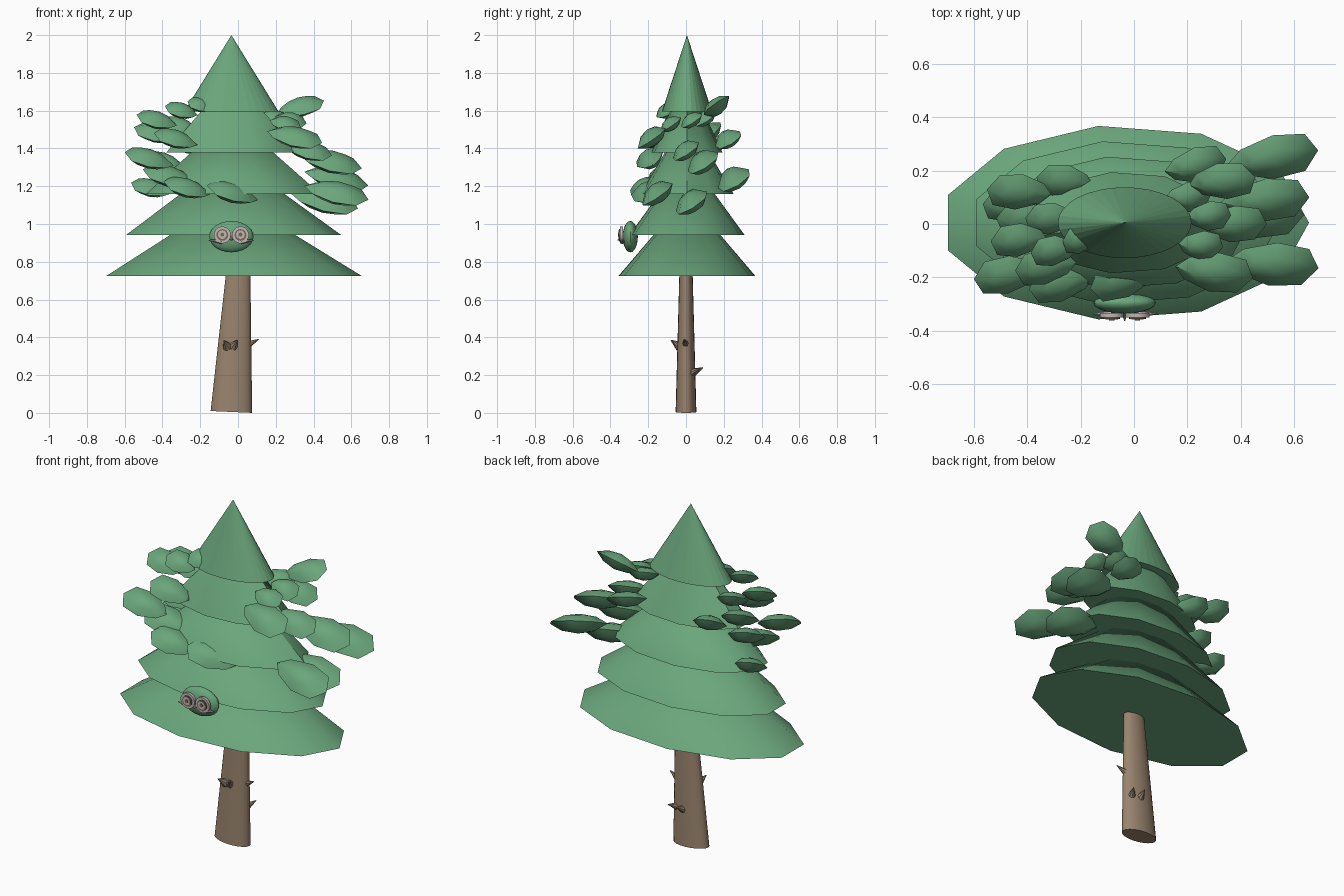
import bpy, bmesh, math
from mathutils import Matrix, Vector, Euler

if "Cube" in bpy.data.objects:
    bpy.data.objects.remove(bpy.data.objects["Cube"])


def material(name, rgb):
    m = bpy.data.materials.new(name)
    m.diffuse_color = (*rgb, 1)
    m.use_nodes = True
    m.node_tree.nodes["Principled BSDF"].inputs["Base Color"].default_value = m.diffuse_color
    return m


GREEN = material("leaf green", (0.145, 0.38, 0.20))
BARK = material("bark brown", (0.32, 0.23, 0.155))
GREY = material("pale grey", (0.53, 0.48, 0.46))
IRIS = material("eye brown", (0.20, 0.13, 0.09))
CX, CY = -0.035, 0.005


def finish(bm, name, mat, angle=40):
    bmesh.ops.recalc_face_normals(bm, faces=bm.faces)
    me = bpy.data.meshes.new(name)
    bm.to_mesh(me)
    bm.free()
    me.materials.append(mat)
    ob = bpy.data.objects.new(name, me)
    bpy.context.collection.objects.link(ob)
    bpy.ops.object.select_all(action='DESELECT')
    ob.select_set(True)
    bpy.context.view_layer.objects.active = ob
    bpy.ops.object.shade_smooth_by_angle(angle=math.radians(angle))
    return ob


def ellipse(bm, x, y, z, rx, ry, n):
    return [bm.verts.new((x + rx * math.cos(2 * math.pi * i / n),
                          y + ry * math.sin(2 * math.pi * i / n), z)) for i in range(n)]


def bridge(bm, a, b):
    for i in range(len(a)):
        j = (i + 1) % len(a)
        bm.faces.new((a[i], a[j], b[j], b[i]))


def fan(bm, ring, tip):
    for i in range(len(ring)):
        bm.faces.new((ring[i], ring[(i + 1) % len(ring)], tip))


# Stacked oval cones of foliage
def tier(name, z, top, rx, n, angle):
    bm = bmesh.new()
    ring = ellipse(bm, CX, CY, z, rx, rx * 0.53, n)
    fan(bm, ring, bm.verts.new((CX, CY, top)))
    bm.faces.new(ring[::-1])
    finish(bm, name, GREEN, angle)


for i in range(5):
    base = 0.725 + 0.2175 * i
    tier(f"foliage_tier_{i + 1}", base, base + 0.425 - 0.005 * i,
         0.69 - 0.11 * i, 32 if i == 4 else 11, 3 if i == 4 else 40)

# Leaning, tapered trunk with a slightly tilted foot
bm = bmesh.new()
low = ellipse(bm, -0.035, 0, 0, 0.11, 0.055, 20)
for v in low:
    v.co.z = 0.005 - 0.045 * (v.co.x + 0.035)
high = ellipse(bm, 0.003, 0, 0.78, 0.062, 0.034, 20)
bridge(bm, low, high)
bm.faces.new(low[::-1])
bm.faces.new(high)
finish(bm, "trunk", BARK)


# Short pointed twigs: base point, tip point, base radius
def twig(name, base, tip, r, mat):
    base, tip = Vector(base), Vector(tip)
    d = tip - base
    bm = bmesh.new()
    rot = d.to_track_quat('Z', 'Y').to_matrix().to_4x4()
    bmesh.ops.create_cone(bm, cap_ends=True, segments=8, radius1=r, radius2=0.002,
                          depth=d.length,
                          matrix=Matrix.Translation((base + tip) / 2) @ rot)
    finish(bm, name, mat)


twig("front_twig_left", (-0.055, -0.035, 0.35), (-0.075, -0.08, 0.385), 0.026, BARK)
twig("front_twig_right", (-0.025, -0.035, 0.352), (-0.005, -0.075, 0.385), 0.026, BARK)
twig("side_twig", (0.05, 0.0, 0.36), (0.11, -0.01, 0.39), 0.02, BARK)
twig("back_twig_left", (-0.01, 0.04, 0.215), (0.0, 0.09, 0.24), 0.022, BARK)
twig("back_twig_right", (0.04, 0.03, 0.215), (0.065, 0.075, 0.235), 0.02, BARK)


# Leaf clumps: lens-shaped pods with a sharp rim, narrow end facing the tree
def clump(name, x, y, z, length):
    side = 1 if x > 0 else -1
    width = 0.08 + 0.38 * length
    heading = math.atan2(0.5 * y, x + 0.3 * side)
    # right-hand pods droop outward, left-hand and topmost pods lift outward
    tilt = 12 if side > 0 and z < 1.6 else -15
    bm = bmesh.new()
    rim = ellipse(bm, 0, 0, 0, length / 2, width / 2, 8)
    for s in (-1, 1):
        h = s * width * 0.25
        inner = ellipse(bm, 0, 0, h * 0.7, length * 0.29, width * 0.29, 8)
        bridge(bm, rim, inner)
        fan(bm, inner, bm.verts.new((0, 0, h)))
    for v in bm.verts:
        v.co.y *= 0.9 + 0.5 * v.co.x / length
    # the back edge of every pod is raised
    rot = Euler((math.radians(32 * side), math.radians(tilt), heading)).to_matrix()
    bm.transform(Matrix.Translation((x, y, z)) @ rot.to_4x4())
    finish(bm, name, GREEN, 38)


# Centre and length of each pod
RIGHT = [(0.52, 0.25, 1.24, 0.35), (0.52, -0.15, 1.165, 0.35), (0.49, 0.09, 1.33, 0.34),
         (0.46, 0.03, 1.12, 0.36), (0.30, -0.18, 1.46, 0.30), (0.33, 0.16, 1.62, 0.26),
         (0.23, 0.22, 1.45, 0.24), (0.28, 0.03, 1.55, 0.17), (0.25, -0.08, 1.53, 0.17),
         (0.37, 0.00, 1.39, 0.26), (0.20, 0.10, 1.56, 0.18)]
LEFT = [(-0.47, -0.19, 1.345, 0.27), (-0.36, -0.13, 1.25, 0.30), (-0.27, -0.22, 1.19, 0.26),
        (-0.03, -0.20, 1.165, 0.29), (-0.43, 0.12, 1.48, 0.25), (-0.43, -0.06, 1.55, 0.22),
        (-0.30, -0.10, 1.60, 0.18), (-0.46, 0.07, 1.19, 0.22), (-0.26, 0.16, 1.42, 0.22),
        (-0.20, -0.06, 1.63, 0.14), (-0.33, -0.16, 1.45, 0.24), (-0.40, 0.02, 1.33, 0.24),
        (-0.31, 0.02, 1.52, 0.20)]
for side, pods in (("right", RIGHT), ("left", LEFT)):
    for i, pod in enumerate(pods):
        clump(f"{side}_leaf_clump_{i + 1}", *pod)

# Face pod on the front of the lower foliage
bm = bmesh.new()
bmesh.ops.create_uvsphere(bm, u_segments=20, v_segments=12, radius=1)
bm.transform(Matrix.Translation((CX, -0.295, 0.933)) @ Matrix.Diagonal((0.117, 0.04, 0.083, 1)))
finish(bm, "face_pod", GREEN)


# Goggle-like eyes: grey ring, thin brown line, grey centre, brown pupil
def disc(name, x, y, z, r, depth, mat):
    bm = bmesh.new()
    bmesh.ops.create_cone(bm, cap_ends=True, segments=20, radius1=r, radius2=r, depth=depth,
                          matrix=Matrix.Translation((x, y, z)) @ Matrix.Rotation(math.pi / 2, 4, 'X'))
    finish(bm, name, mat)


for side, s in (("left", -1), ("right", 1)):
    ex = CX + s * 0.048
    disc(f"{side}_eye_ring", ex, -0.342, 0.942, 0.045, 0.016, GREY)
    disc(f"{side}_eye_iris", ex, -0.352, 0.942, 0.031, 0.006, IRIS)
    disc(f"{side}_eye_centre", ex, -0.356, 0.944, 0.023, 0.004, GREY)
    disc(f"{side}_eye_pupil", ex, -0.359, 0.944, 0.010, 0.004, IRIS)
    # strap bars reaching round the pod
    twig(f"{side}_strap", (CX + s * 0.05, -0.338, 0.908), (CX + s * 0.12, -0.335, 0.914), 0.014, GREY)

# Small nose between the eyes
twig("nose", (CX, -0.33, 0.925), (CX, -0.362, 0.915), 0.012, GREY)
